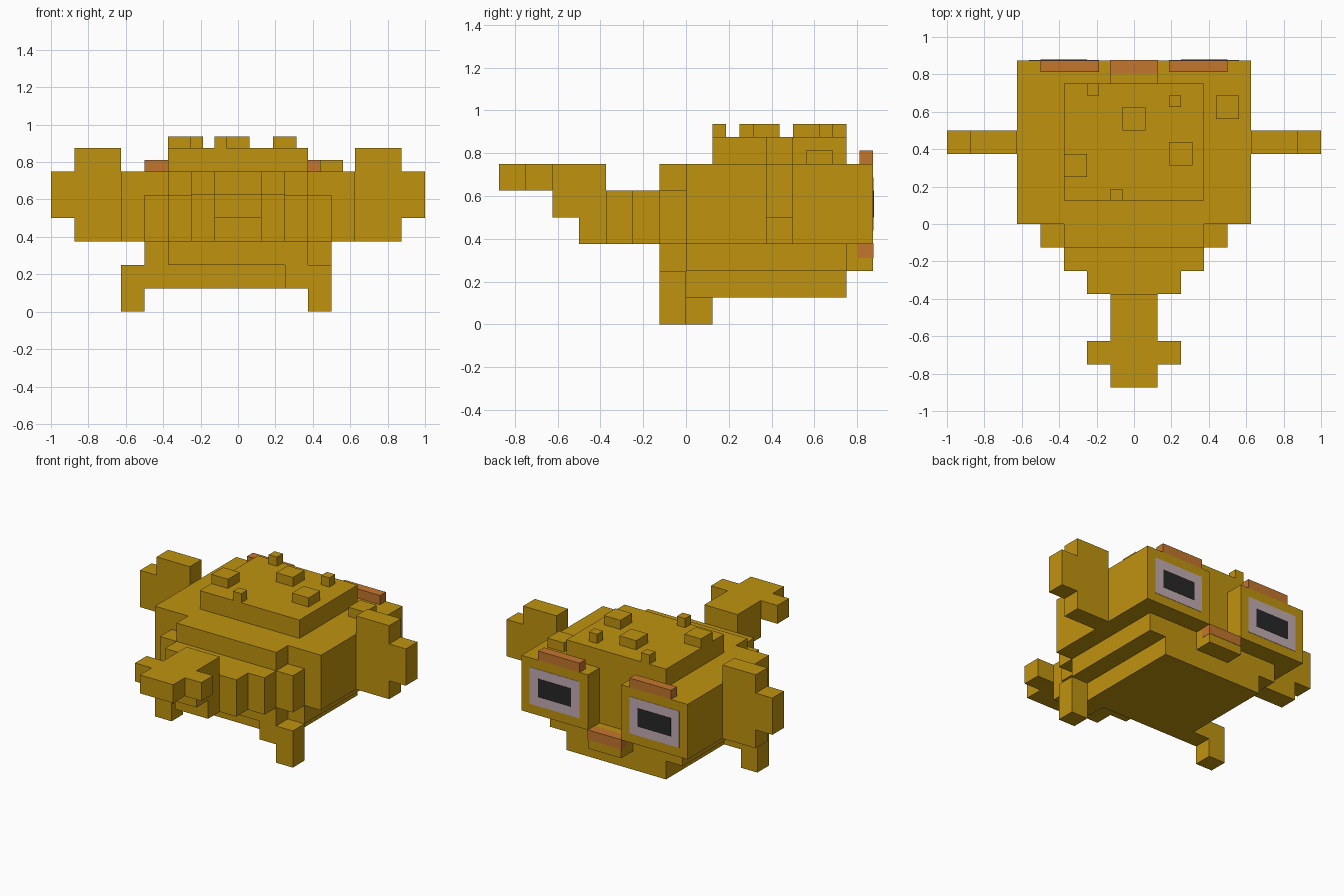
import bpy
import bmesh
from mathutils import Matrix, Vector

cube = bpy.data.objects.get("Cube")
if cube:
    bpy.data.objects.remove(cube, do_unlink=True)


def make_material(name, rgb):
    mat = bpy.data.materials.new(name)
    mat.use_nodes = True
    color = (*rgb, 1.0)
    mat.diffuse_color = color
    bsdf = next(n for n in mat.node_tree.nodes if n.type == 'BSDF_PRINCIPLED')
    bsdf.inputs["Base Color"].default_value = color
    bsdf.inputs["Roughness"].default_value = 0.9
    return mat


GOLD = make_material("gold skin", (0.52, 0.29, 0.0045))
ORANGE = make_material("orange lip and brow", (0.55, 0.18, 0.027))
PALE = make_material("pale eye", (0.54, 0.41, 0.445))
BLACK = make_material("black pupil", (0.021, 0.021, 0.021))


def blocks(name, mat, *boxes):
    """One object from boxes given as (x0, x1, y0, y1, z0, z1)."""
    bm = bmesh.new()
    for x0, x1, y0, y1, z0, z1 in boxes:
        size = Vector((x1 - x0, y1 - y0, z1 - z0))
        mid = Vector((x0 + x1, y0 + y1, z0 + z1)) / 2
        bmesh.ops.create_cube(bm, size=1, matrix=Matrix.Translation(mid) @ Matrix.Diagonal(size.to_4d()))
    mesh = bpy.data.meshes.new(name)
    bm.to_mesh(mesh)
    bm.free()
    mesh.materials.append(mat)
    obj = bpy.data.objects.new(name, mesh)
    bpy.context.collection.objects.link(obj)
    return obj


def pair(name, mat, *boxes):
    """The same boxes on the left (+x) and on the right (-x)."""
    blocks("left_" + name, mat, *boxes)
    flipped = [(-x1, -x0, *rest) for x0, x1, *rest in boxes]
    blocks("right_" + name, mat, *flipped)


# Body, stepped belly and raised crown
blocks("body", GOLD, (-0.625, 0.625, 0, 0.75, 0.375, 0.75))
blocks("upper_belly", GOLD, (-0.5, 0.5, 0, 0.75, 0.25, 0.375))
blocks("lower_belly", GOLD, (-0.375, 0.375, 0, 0.75, 0.125, 0.25))
blocks("crown", GOLD, (-0.375, 0.375, 0.125, 0.75, 0.75, 0.875))

# Rump tapering towards the tail
blocks("rump", GOLD,
       (-0.375, 0.375, -0.125, 0, 0.25, 0.75),
       (-0.5, 0.5, -0.125, 0, 0.375, 0.625))
blocks("tail_base", GOLD,
       (-0.375, 0.375, -0.25, -0.125, 0.375, 0.625),
       (-0.25, 0.25, -0.375, -0.25, 0.375, 0.625))

# Tail rising in steps to a cross-shaped tip
blocks("tail", GOLD,
       (-0.125, 0.125, -0.5, -0.375, 0.375, 0.5),
       (-0.125, 0.125, -0.625, -0.375, 0.5, 0.75),
       (-0.125, 0.125, -0.875, -0.625, 0.625, 0.75),
       (-0.25, -0.125, -0.75, -0.625, 0.625, 0.75),
       (0.125, 0.25, -0.75, -0.625, 0.625, 0.75))

# Side fins
pair("fin", GOLD,
     (0.625, 0.875, 0.375, 0.5, 0.375, 0.875),
     (0.875, 1.0, 0.375, 0.5, 0.5, 0.75))

# Legs, one stepping ahead of the other
blocks("left_leg", GOLD,
       (0.25, 0.5, -0.125, 0, 0.125, 0.25),
       (0.375, 0.5, -0.125, 0, 0, 0.125))
blocks("right_leg", GOLD,
       (-0.625, -0.375, 0, 0.125, 0.125, 0.25),
       (-0.625, -0.5, 0, 0.125, 0, 0.125))

# Eye sockets, eyes, pupils and brows
pair("eye_block", GOLD, (0.125, 0.625, 0.75, 0.875, 0.375, 0.75))
pair("eye", PALE, (0.1875, 0.5625, 0.873, 0.877, 0.4375, 0.6875))
pair("pupil", BLACK, (0.25, 0.5, 0.875, 0.879, 0.5, 0.625))
pair("brow", ORANGE, (0.1875, 0.5, 0.8125, 0.875, 0.75, 0.8125))

# Mouth with a coloured lip
blocks("mouth", GOLD, (-0.125, 0.125, 0.75, 0.875, 0.25, 0.375))
blocks("lip", ORANGE, (-0.127, 0.127, 0.805, 0.877, 0.31, 0.377))

# Warts: x, y, width, base height
WARTS = [(-0.25, 0.6875, 0.0625, 0.875), (-0.0625, 0.5, 0.125, 0.875),
         (0.1875, 0.625, 0.0625, 0.875), (0.1875, 0.3125, 0.125, 0.875),
         (-0.375, 0.25, 0.125, 0.875), (-0.125, 0.125, 0.0625, 0.875),
         (0.4375, 0.5625, 0.125, 0.75)]
blocks("warts", GOLD, *[(x, x + w, y, y + w, z, z + 0.0625) for x, y, w, z in WARTS])
